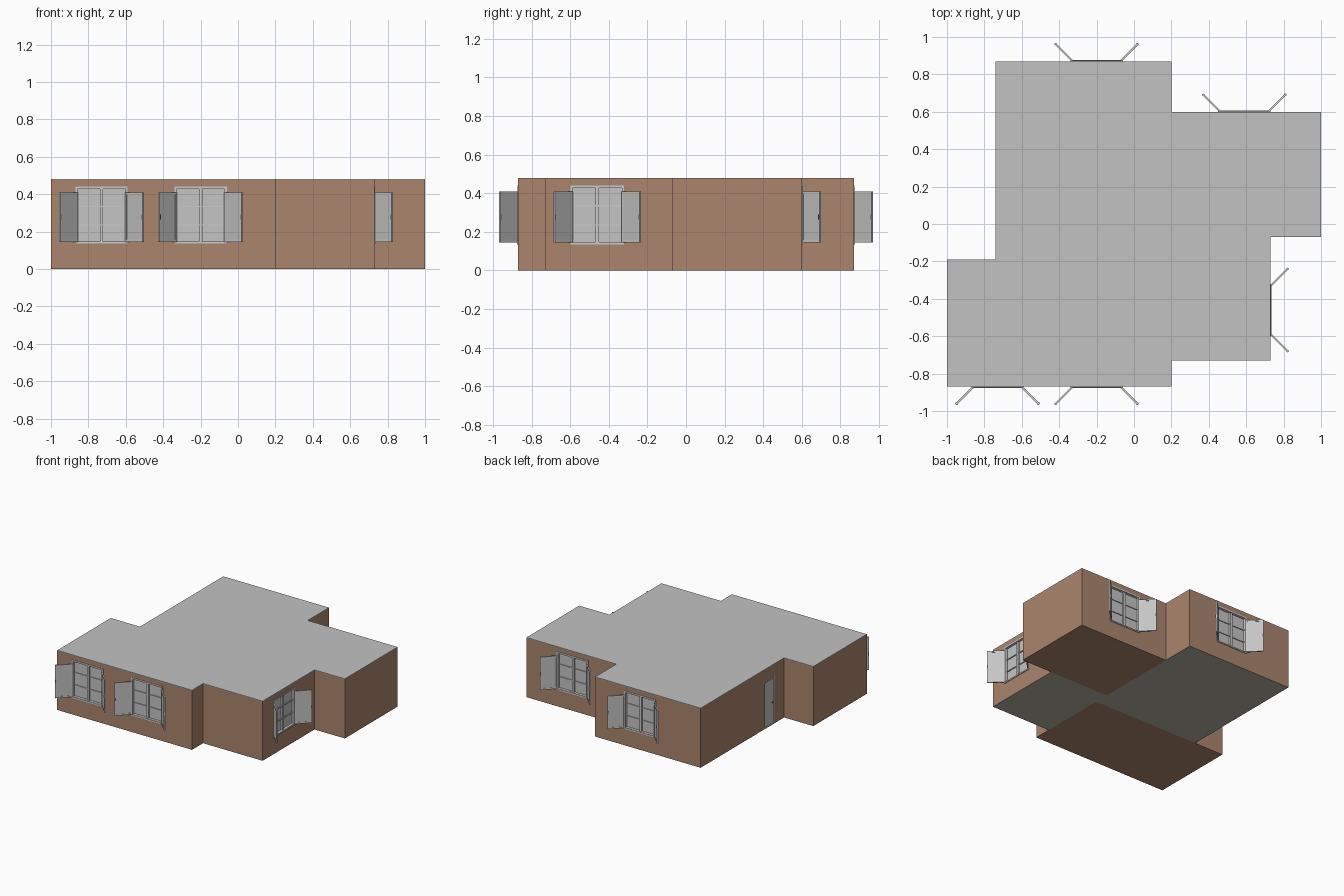
import bpy, bmesh
from math import pi
from mathutils import Matrix, Vector

cube = bpy.data.objects.get("Cube")
if cube:
    bpy.data.objects.remove(cube, do_unlink=True)


def material(name, rgb):
    m = bpy.data.materials.new(name)
    m.use_nodes = True
    m.diffuse_color = (*rgb, 1)
    m.node_tree.nodes["Principled BSDF"].inputs["Base Color"].default_value = (*rgb, 1)
    return m


BROWN = material("wall brown", (0.41, 0.235, 0.155))
ROOF = material("roof grey", (0.54, 0.54, 0.54))
FLOOR = material("floor warm grey", (0.47, 0.435, 0.35))
FRAME = material("frame light grey", (0.6, 0.6, 0.6))
PANE = material("pane grey", (0.56, 0.56, 0.56))
METAL = material("dark metal", (0.1, 0.1, 0.1))


def finish(name, bm, *mats):
    bmesh.ops.recalc_face_normals(bm, faces=bm.faces)
    me = bpy.data.meshes.new(name)
    bm.to_mesh(me)
    bm.free()
    for m in mats:
        me.materials.append(m)
    ob = bpy.data.objects.new(name, me)
    bpy.context.collection.objects.link(ob)
    return ob


def boxes(name, spans, mat, place=Matrix()):
    """One object from boxes given as x0, x1, y0, y1, z0, z1."""
    bm = bmesh.new()
    for x0, x1, y0, y1, z0, z1 in spans:
        mid = Vector((x0 + x1, y0 + y1, z0 + z1)) / 2
        size = Matrix.Diagonal((x1 - x0, y1 - y0, z1 - z0, 1))
        bmesh.ops.create_cube(bm, size=1, matrix=place @ Matrix.Translation(mid) @ size)
    return finish(name, bm, mat)


def ring(w, z0, z1, y0, y1, t):
    """Four bars around an opening of half width w."""
    return [(-w, -w + t, y0, y1, z0, z1), (w - t, w, y0, y1, z0, z1),
            (-w + t, w - t, y0, y1, z0, z0 + t), (-w + t, w - t, y0, y1, z1 - t, z1)]


def prism(outline, z0, z1):
    bm = bmesh.new()
    face = bm.faces.new([bm.verts.new((x, y, z0)) for x, y in outline])
    top = bmesh.ops.extrude_face_region(bm, geom=[face], use_keep_orig=True)
    verts = [g for g in top["geom"] if isinstance(g, bmesh.types.BMVert)]
    bmesh.ops.translate(bm, verts=verts, vec=(0, 0, z1 - z0))
    return bm


OUTLINE = [(-1, -.87), (.2, -.87), (.2, -.73), (.73, -.73), (.73, -.07), (1, -.07),
           (1, .6), (.2, .6), (.2, .87), (-.74, .87), (-.74, -.19), (-1, -.19)]
ROOF_Z = 0.475

# Walls, with the underside split into rooms
bm = prism(OUTLINE, 0, ROOF_Z)
for co, no in [((.2, 0, 0), (1, 0, 0)), ((0, -.19, 0), (0, 1, 0)), ((0, -.07, 0), (0, 1, 0))]:
    bottom = [f for f in bm.faces if all(v.co.z < 0.001 for v in f.verts)]
    geom = bottom + list({e for f in bottom for e in f.edges}) + list({v for f in bottom for v in f.verts})
    bmesh.ops.bisect_plane(bm, geom=geom, plane_co=co, plane_no=no)
for f in bm.faces:
    if all(v.co.z < 0.001 for v in f.verts):
        c = f.calc_center_median()
        brown_room = c.y < -.19 if c.x < .2 else c.y > -.07
        f.material_index = 0 if brown_room else 1
walls = finish("walls", bm, BROWN, FLOOR)

# Flat roof slab
finish("roof", prism(OUTLINE, ROOF_Z, 0.48), ROOF)


def recess(spans, place):
    cutter = boxes("recess_cutter", spans, BROWN, place)
    cutter.hide_render = True
    mod = walls.modifiers.new("recess", "BOOLEAN")
    mod.operation = "DIFFERENCE"
    mod.solver = "EXACT"
    mod.object = cutter
    bpy.context.view_layer.objects.active = walls
    bpy.ops.object.modifier_apply(modifier=mod.name)
    bpy.data.objects.remove(cutter, do_unlink=True)


def window(name, x, y, turn):
    place = Matrix.Translation((x, y, 0)) @ Matrix.Rotation(turn, 4, "Z")
    w, z0, z1 = 0.14, 0.135, 0.44
    recess([(-w, w, -.05, .025, z0, z1)], place)
    boxes(name + "_pane", [(-w, w, .017, .024, z0, z1)], PANE, place)
    # Outer frame, centre post, glazing bars and sill
    bars = ring(w, z0, z1, -.003, .02, .012)
    bars += [(-.009, .009, .004, .02, z0, z1)]
    bars += [(-w, w, .01, .02, z - .003, z + .003) for z in (.235, .335)]
    bars += [(-w, w, -.006, 0, z0, z0 + .01)]
    boxes(name + "_frame", bars, FRAME, place)
    # Opened leaves at 45 degrees
    for side, label in ((-1, "right"), (1, "left")):
        hinge = place @ Matrix.Translation((side * .13, -.002, 0))
        leaf = hinge @ Matrix.Rotation(-side * pi / 4, 4, "Z") @ Matrix.Translation((side * .066, 0, 0))
        boxes(f"{name}_{label}_leaf_panel", [(-.06, .06, -.003, .003, .15, .405)], PANE, leaf)
        boxes(f"{name}_{label}_leaf_frame", ring(.066, .145, .41, -.005, .005, .012), FRAME, leaf)
        boxes(f"{name}_{label}_leaf_handle",
              [(side * .06 - .002, side * .06 + .002, -.007, .007, .265, .29)], METAL, leaf)


window("front_right_window", -.73, -.87, 0)
window("front_left_window", -.2, -.87, 0)
window("side_window", .73, -.46, pi / 2)
window("back_right_window", -.2, .87, pi)
window("back_left_window", .59, .6, pi)

# Entrance door
place = Matrix.Translation((-.74, -.005, 0)) @ Matrix.Rotation(-pi / 2, 4, "Z")
recess([(-.066, .066, -.05, .015, -.05, .375)], place)
boxes("door_leaf", [(-.066, .066, .006, .014, 0, .375)], PANE, place)
boxes("door_frame", ring(.066, 0, .375, -.001, .012, .008), FRAME, place)
boxes("door_handle", [(.038, .05, 0, .006, .17, .18)], METAL, place)
